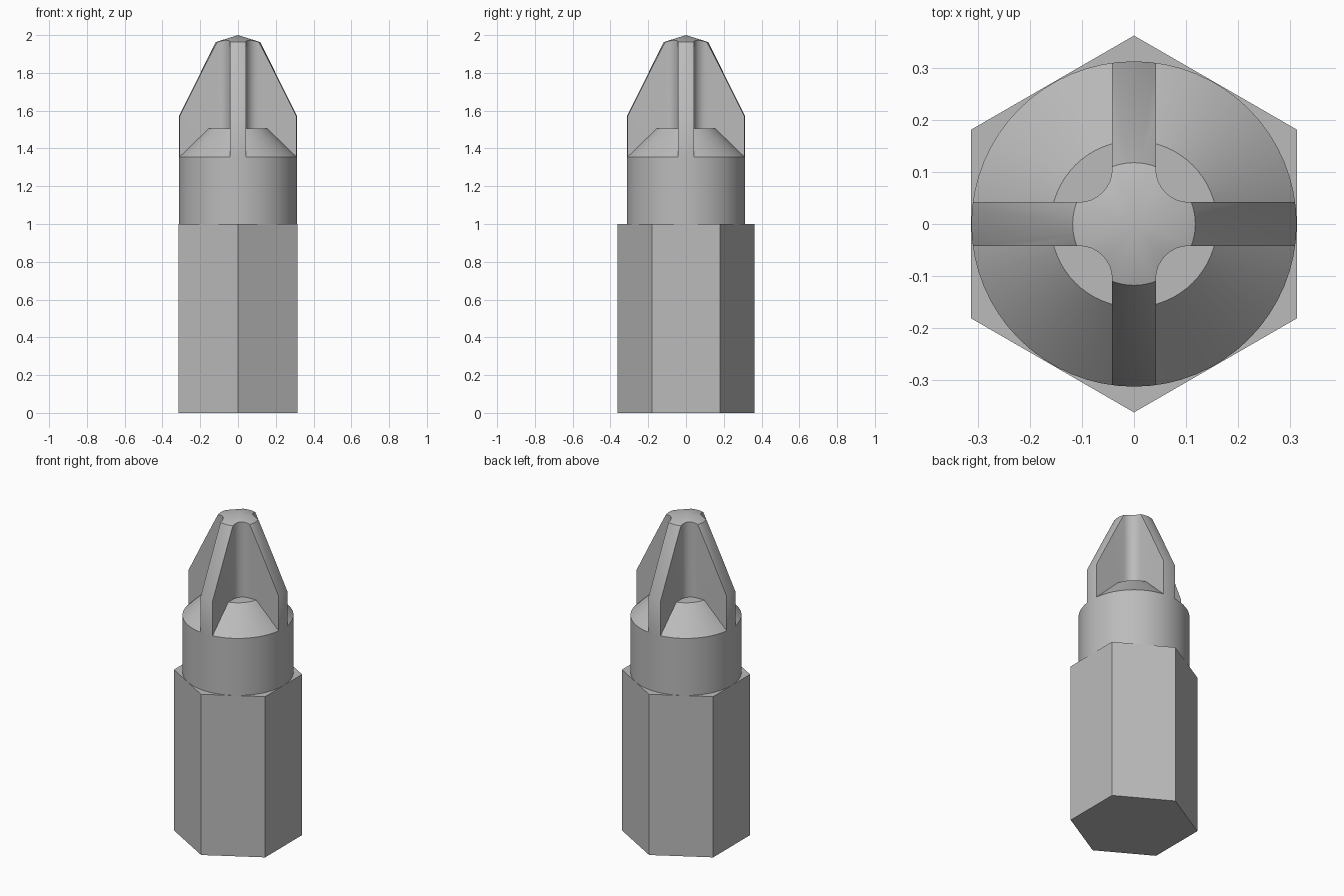
import bpy, bmesh, math
from mathutils import Vector, Matrix

cube = bpy.data.objects.get("Cube")
if cube:
    bpy.data.objects.remove(cube, do_unlink=True)

steel = bpy.data.materials.new("grey steel")
steel.use_nodes = True
grey = (0.5, 0.5, 0.5, 1)
steel.diffuse_color = grey
steel.node_tree.nodes["Principled BSDF"].inputs["Base Color"].default_value = grey

RADIUS = 0.313


def add_object(name, bm):
    bmesh.ops.recalc_face_normals(bm, faces=bm.faces)
    mesh = bpy.data.meshes.new(name)
    bm.to_mesh(mesh)
    bm.free()
    mesh.materials.append(steel)
    obj = bpy.data.objects.new(name, mesh)
    bpy.context.collection.objects.link(obj)
    return obj


def lathe(name, profile, steps=64):
    """Revolve (radius, height) points that start and end on the axis."""
    bm = bmesh.new()
    verts = [bm.verts.new((r, 0, z)) for r, z in profile]
    edges = [bm.edges.new(pair) for pair in zip(verts, verts[1:])]
    bmesh.ops.spin(bm, geom=verts + edges, cent=(0, 0, 0), axis=(0, 0, 1),
                   angle=math.tau, steps=steps, use_duplicate=False)
    bmesh.ops.remove_doubles(bm, verts=bm.verts, dist=1e-4)
    return add_object(name, bm)


def prism(name, outline, bottom, top):
    bm = bmesh.new()
    face = bm.faces.new([bm.verts.new((x, y, bottom)) for x, y in outline])
    grown = bmesh.ops.extrude_face_region(bm, geom=[face], use_keep_orig=True)
    moved = [v for v in grown["geom"] if isinstance(v, bmesh.types.BMVert)]
    bmesh.ops.translate(bm, verts=moved, vec=(0, 0, top - bottom))
    return add_object(name, bm)


def smooth(obj):
    bpy.ops.object.select_all(action="DESELECT")
    obj.select_set(True)
    bpy.context.view_layer.objects.active = obj
    bpy.ops.object.shade_smooth_by_angle(angle=math.radians(30))


# Hexagonal shank with corners at front and back
corner = 0.314 / math.cos(math.pi / 6)
prism("hex_shank", [(corner * math.sin(i * math.tau / 6), corner * math.cos(i * math.tau / 6))
                    for i in range(6)], 0, 1)

# Round collar with a bevelled shoulder
collar = lathe("round_collar", [(0, 0.98), (RADIUS, 0.98), (RADIUS, 1.355), (0.16, 1.505), (0, 1.505)])
smooth(collar)

# Pointed tip, trimmed to a cross with rounded inner corners
tip = lathe("cross_tip", [(0, 1.355), (RADIUS, 1.355), (RADIUS, 1.57), (0.118, 1.963), (0, 2)])

HALF, FILLET = 0.042, 0.064
centre = HALF + FILLET
quarter = [Vector((0.4, HALF))]
for i in range(9):
    a = -math.pi / 2 - i * math.pi / 16
    quarter.append(Vector((centre + FILLET * math.cos(a), centre + FILLET * math.sin(a))))
quarter.append(Vector((HALF, 0.4)))
cross = [Matrix.Rotation(k * math.pi / 2, 2) @ p for k in range(4) for p in quarter]
cutter = prism("cross_cutter", cross, 1.2, 2.2)
cutter.hide_render = True

trim = tip.modifiers.new("trim", "BOOLEAN")
trim.operation = "INTERSECT"
trim.solver = "EXACT"
trim.object = cutter
bpy.ops.object.select_all(action="DESELECT")
bpy.context.view_layer.objects.active = tip
tip.select_set(True)
bpy.ops.object.modifier_apply(modifier=trim.name)
bpy.data.objects.remove(cutter, do_unlink=True)
smooth(tip)
